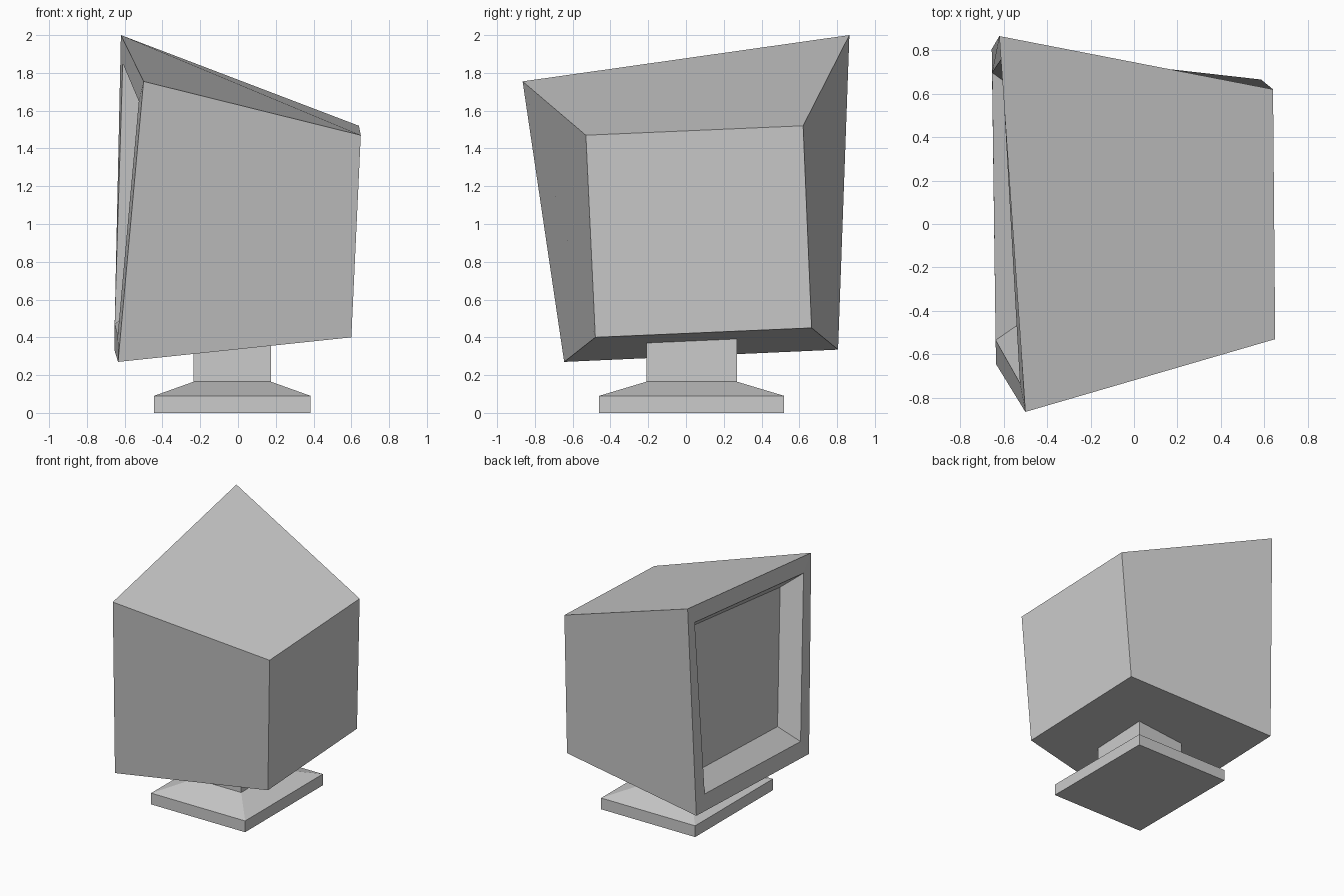
import bpy
import bmesh

if "Cube" in bpy.data.objects:
    bpy.data.objects.remove(bpy.data.objects["Cube"])


def loft(name, rings):
    """Skin four-cornered rings in order and cap both ends."""
    bm = bmesh.new()
    loops = [[bm.verts.new(p) for p in ring] for ring in rings]
    for a, b in zip(loops, loops[1:]):
        for i in range(4):
            j = (i + 1) % 4
            bm.faces.new((a[i], a[j], b[j], b[i]))
    bm.faces.new(loops[0])
    bm.faces.new(loops[-1])
    bmesh.ops.recalc_face_normals(bm, faces=bm.faces)
    mesh = bpy.data.meshes.new(name)
    bm.to_mesh(mesh)
    bm.free()
    obj = bpy.data.objects.new(name, mesh)
    bpy.context.collection.objects.link(obj)
    return obj


def rect(x0, x1, y0, y1, z):
    return [(x0, y0, z), (x1, y0, z), (x1, y1, z), (x0, y1, z)]


# Skewed housing: rear panel, screen-side rim, bezel opening, sunken screen
rear = [(0.65, -0.53, 1.47), (0.64, 0.62, 1.52), (0.585, 0.665, 0.45), (0.60, -0.48, 0.40)]
rim = [(-0.50, -0.865, 1.755), (-0.62, 0.865, 2.0), (-0.655, 0.805, 0.335), (-0.635, -0.645, 0.27)]
opening = [(-0.525, -0.733, 1.65), (-0.61, 0.761, 1.85), (-0.653, 0.697, 0.468), (-0.637, -0.535, 0.411)]
screen = [(-0.395, -0.623, 1.545), (-0.49, 0.66, 1.74), (-0.52, 0.60, 0.58), (-0.50, -0.44, 0.53)]
loft("monitor_housing", [rear, rim, opening, screen])

# Foot: flat slab with a bevelled top
base = (-0.445, 0.385, -0.46, 0.52)
post = (-0.235, 0.175, -0.21, 0.27)
loft("stand_base", [rect(*base, 0), rect(*base, 0.09), rect(*post, 0.165)])

# Neck running up into the housing
loft("stand_neck", [rect(*post, 0.165), rect(*post, 0.42)])
